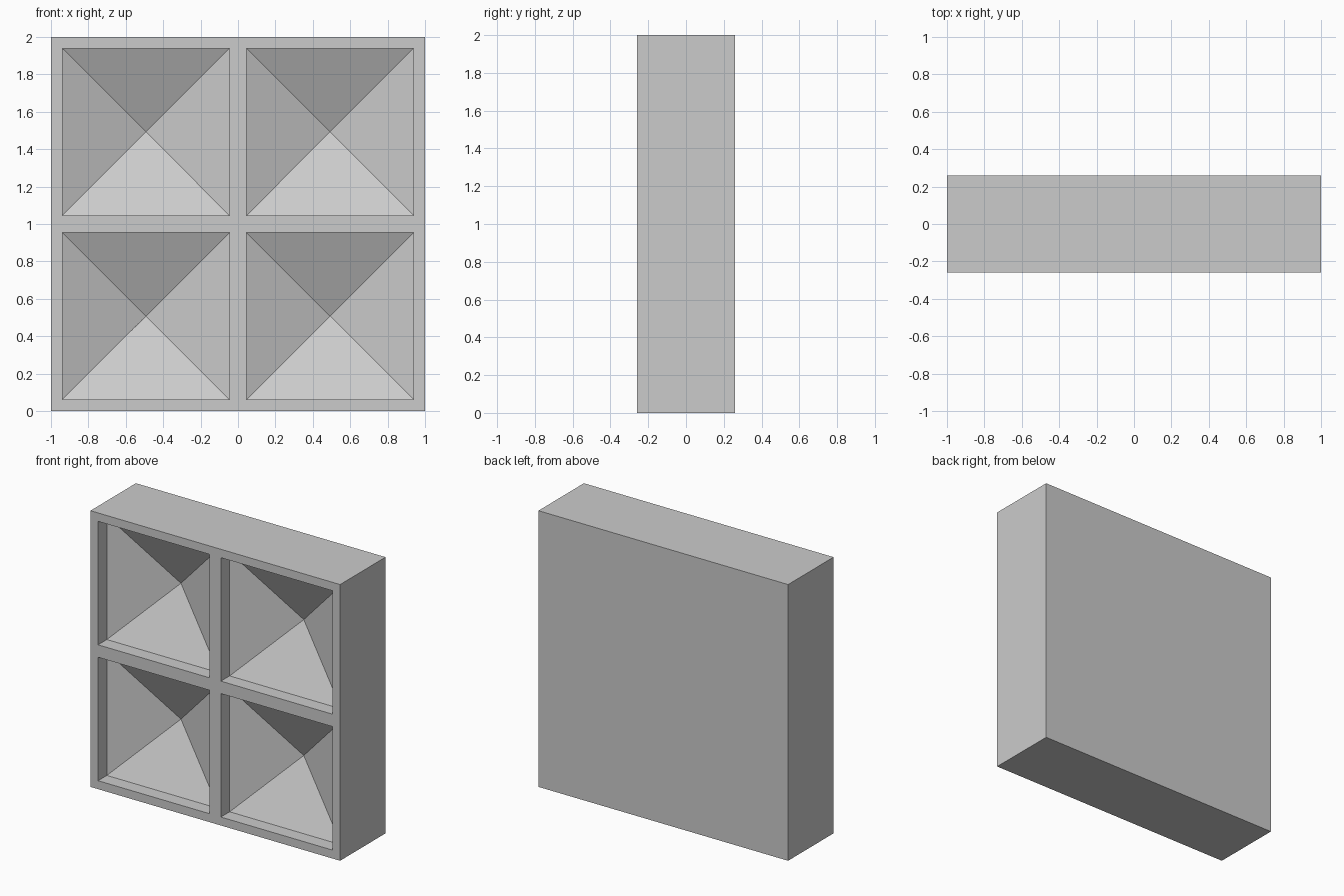
import bpy
import bmesh

cube = bpy.data.objects.get("Cube")
if cube:
    bpy.data.objects.remove(cube, do_unlink=True)

HALF_DEPTH = 0.26
LIP = 0.10        # straight wall at the mouth of each recess
APEX = 0.31       # full depth of each recess
LINES = [-1, -0.939, -0.045, 0.045, 0.939, 1]

# Single grey material
grey = bpy.data.materials.new("plain_grey")
grey.use_nodes = True
colour = (0.6, 0.6, 0.6, 1)
grey.diffuse_color = colour
grey.node_tree.nodes["Principled BSDF"].inputs["Base Color"].default_value = colour

bm = bmesh.new()

# Front frame, divided into bars and four openings
verts = [[bm.verts.new((x, -HALF_DEPTH, z + 1)) for x in LINES] for z in LINES]
openings = []
for row in range(5):
    for col in range(5):
        face = bm.faces.new((verts[row][col], verts[row][col + 1],
                             verts[row + 1][col + 1], verts[row + 1][col]))
        if row % 2 and col % 2:
            openings.append(face)

# Recesses: straight lip, then a sunken pyramid
result = bmesh.ops.extrude_face_region(bm, geom=openings)["geom"]
floors = [g for g in result if isinstance(g, bmesh.types.BMFace)]
bmesh.ops.translate(bm, vec=(0, LIP, 0),
                    verts=[g for g in result if isinstance(g, bmesh.types.BMVert)])
for face in openings:
    if face.is_valid:
        bm.faces.remove(face)
tips = bmesh.ops.poke(bm, faces=floors)["verts"]
for tip in tips:
    tip.co.y = APEX - HALF_DEPTH

# Outer sides and solid back
rim = [e for e in bm.edges if e.is_boundary]
result = bmesh.ops.extrude_edge_only(bm, edges=rim)["geom"]
bmesh.ops.translate(bm, vec=(0, 2 * HALF_DEPTH, 0),
                    verts=[g for g in result if isinstance(g, bmesh.types.BMVert)])
bmesh.ops.holes_fill(bm, edges=[e for e in bm.edges if e.is_boundary], sides=0)
bmesh.ops.recalc_face_normals(bm, faces=bm.faces)

mesh = bpy.data.meshes.new("coffered_block")
bm.to_mesh(mesh)
bm.free()
mesh.materials.append(grey)
block = bpy.data.objects.new("coffered_block", mesh)
bpy.context.collection.objects.link(block)
